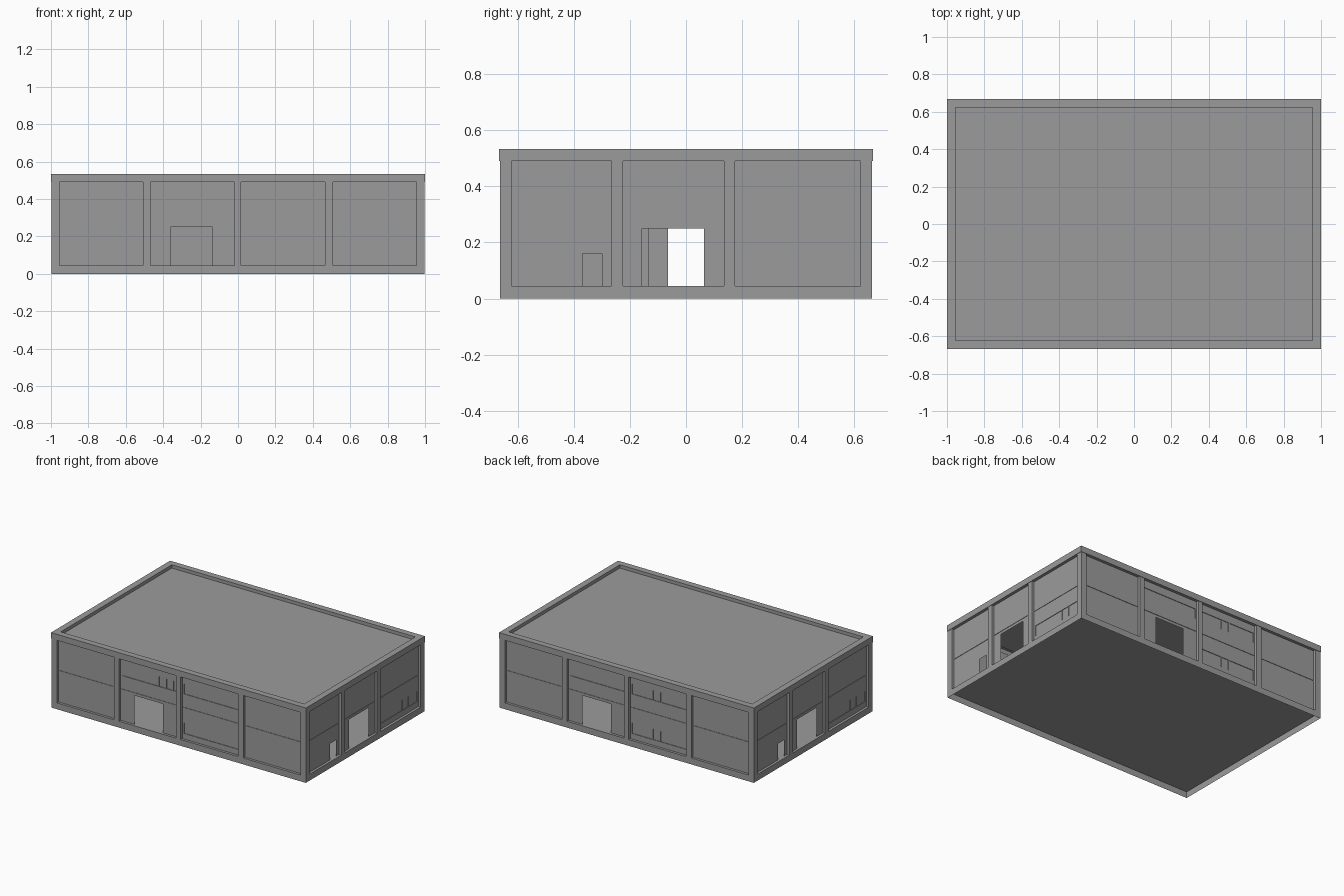
import bpy, bmesh
from math import pi
from mathutils import Matrix

if "Cube" in bpy.data.objects:
    bpy.data.objects.remove(bpy.data.objects["Cube"])

HALF_X, HALF_Y, TOP = 0.997, 0.664, 0.49   # wall faces and wall height
BAY, WINDOW = 0.018, 0.022                 # recess depths

grey = bpy.data.materials.new("dark_grey")
grey.diffuse_color = (0.33, 0.33, 0.33, 1)
grey.use_nodes = True
grey.node_tree.nodes["Principled BSDF"].inputs["Base Color"].default_value = grey.diffuse_color


def finish(name, bm):
    bmesh.ops.remove_doubles(bm, verts=bm.verts, dist=1e-5)
    mesh = bpy.data.meshes.new(name)
    bm.to_mesh(mesh)
    bm.free()
    mesh.materials.append(grey)
    obj = bpy.data.objects.new(name, mesh)
    bpy.context.collection.objects.link(obj)
    return obj


def wall(name, half_len, offset, angle, layers):
    """Thin stepped wall sheet. Layers are (u0, u1, z0, z1, depth); later ones win, None is a hole."""
    us = sorted({-half_len, half_len, *(v for r in layers for v in r[:2])})
    zs = sorted({0, TOP, *(v for r in layers for v in r[2:4])})

    def depth(i, j):
        u, z, d = (us[i] + us[i + 1]) / 2, (zs[j] + zs[j + 1]) / 2, 0
        for u0, u1, z0, z1, layer_depth in layers:
            if u0 < u < u1 and z0 < z < z1:
                d = layer_depth
        return d

    bm = bmesh.new()

    def quad(*points):
        bm.faces.new([bm.verts.new((u, d - offset, z)) for u, d, z in points])

    for i in range(len(us) - 1):
        for j in range(len(zs) - 1):
            d = depth(i, j)
            if d is None:
                continue
            a, b, low, high = us[i], us[i + 1], zs[j], zs[j + 1]
            quad((a, d, low), (b, d, low), (b, d, high), (a, d, high))
            # Reveals where neighbouring cells lie at another depth
            if i + 2 < len(us):
                e = depth(i + 1, j)
                if e is not None and e != d:
                    quad((b, d, low), (b, e, low), (b, e, high), (b, d, high))
            e = depth(i, j + 1) if j + 2 < len(zs) else 0
            if e is not None and e != d:
                quad((a, d, high), (b, d, high), (b, e, high), (a, e, high))
    bm.transform(Matrix.Rotation(angle, 4, 'Z'))
    return finish(name, bm)


def strip(u0, u1, z0, z1, bars=()):
    """Shallow window strip divided by thin bars."""
    cells = [(u0, u1, z0, z1, WINDOW)]
    return cells + [(b - 0.003, b + 0.003, z0, z1, BAY) for b in bars]


def bays(edges):
    """Recessed bays with a fine joint at mid height."""
    out = []
    for u0, u1 in edges:
        out += [(u0, u1, 0.045, TOP, BAY), (u0, u1, 0.269, 0.272, BAY + 0.003)]
    return out


long_bays = bays([(-0.955, -0.508), (-0.468, -0.02), (0.015, 0.465), (0.507, 0.955)])
short_bays = bays([(-0.622, -0.265), (-0.225, 0.135), (0.175, 0.622)])
long_door = [(-0.36, -0.135, 0.045, 0.25, None)]
short_doors = [(-0.157, 0.065, 0.045, 0.25, None), (-0.37, -0.30, 0.045, 0.16, None)]

# Long walls: same layout turned round, with different window bars
for name, angle, bars_a, bars_b in (("front_wall", 0, (-0.17, -0.11, -0.055), ()),
                                    ("back_wall", pi, (), (0.19, 0.25))):
    wall(name, HALF_X, HALF_Y, angle, long_bays + long_door
         + strip(-0.455, -0.03, 0.365, 0.435, bars_a)
         + strip(0.03, 0.455, 0.365, 0.435, bars_b)
         + strip(0.03, 0.455, 0.085, 0.16, bars_b))

# Short walls with a large and a small door
for name, angle in (("right_wall", pi / 2), ("left_wall", -pi / 2)):
    wall(name, HALF_Y, HALF_X, angle, short_bays + short_doors
         + strip(0.19, 0.607, 0.085, 0.16, (0.447, 0.514)))


def rings(name, loops, cap):
    """Skin stacked rectangles (half_x, half_y, z); cap closes the last one."""
    bm = bmesh.new()
    rows = [[bm.verts.new((sx * x, sy * y, z)) for sx, sy in ((-1, -1), (1, -1), (1, 1), (-1, 1))]
            for x, y, z in loops]
    for low, high in zip(rows, rows[1:]):
        for k in range(4):
            n = (k + 1) % 4
            bm.faces.new((low[k], low[n], high[n], high[k]))
    if cap:
        bm.faces.new(rows[-1])
    return finish(name, bm)


# Parapet rim with the sunken roof
rings("roof_and_parapet", [(HALF_X, HALF_Y, TOP), (1, 0.667, TOP), (1, 0.667, 0.533),
                           (0.955, 0.622, 0.533), (0.955, 0.622, 0.51)], True)

# Floor sheet, raised inside the base skirt
rings("floor", [(HALF_X, HALF_Y, 0.045)], True)
